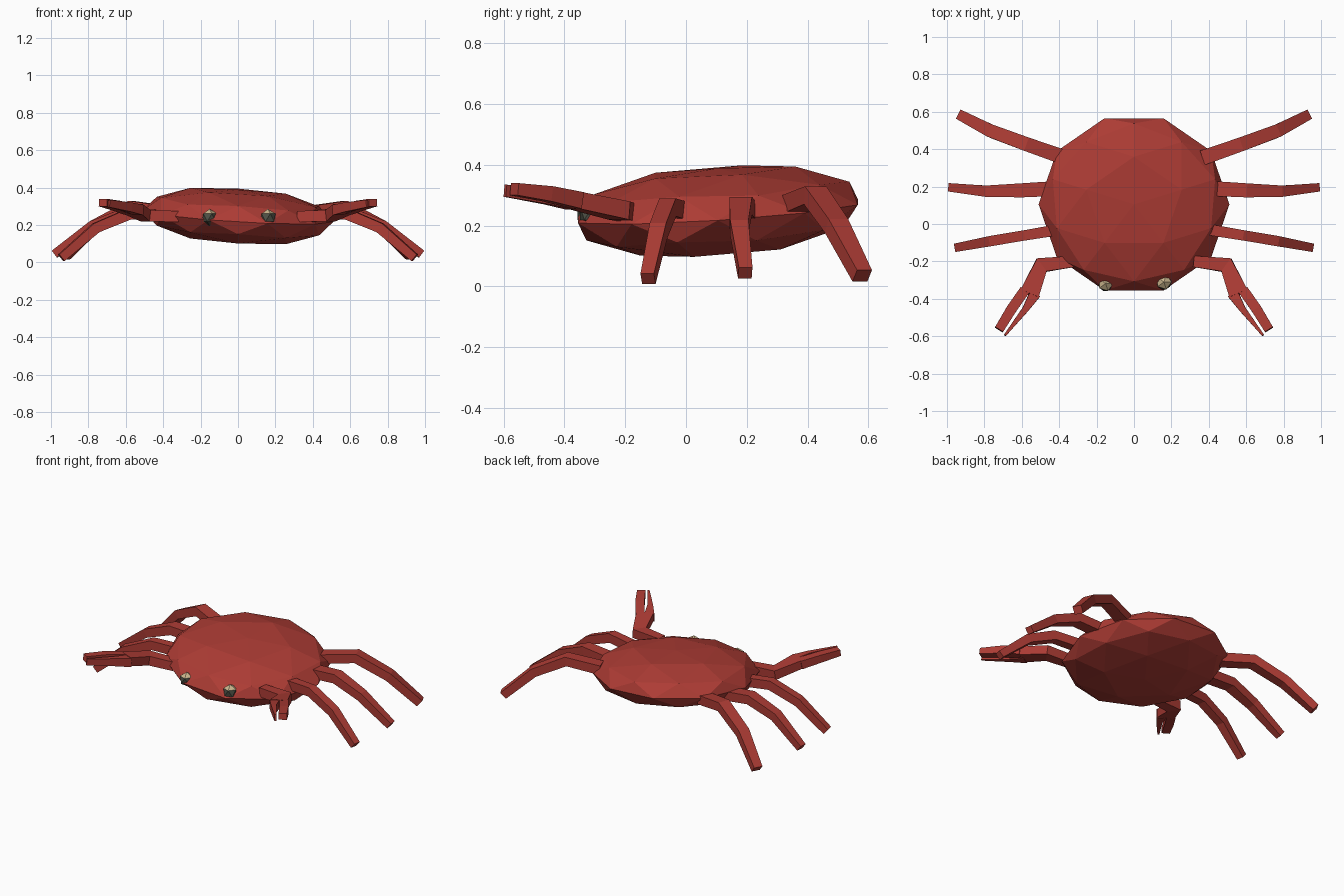
import bpy, bmesh, math
from mathutils import Vector, Matrix

if "Cube" in bpy.data.objects:
    bpy.data.objects.remove(bpy.data.objects["Cube"])


def material(name, rgb):
    m = bpy.data.materials.new(name)
    m.diffuse_color = (*rgb, 1)
    m.use_nodes = True
    m.node_tree.nodes["Principled BSDF"].inputs["Base Color"].default_value = m.diffuse_color
    return m


RED = material("shell red", (0.42, 0.045, 0.035))
TAN = material("eye tan", (0.60, 0.47, 0.27))
DARK = material("eye dark", (0.075, 0.08, 0.06))


def make(name, bm, *mats):
    bmesh.ops.recalc_face_normals(bm, faces=bm.faces)
    me = bpy.data.meshes.new(name)
    bm.to_mesh(me)
    bm.free()
    ob = bpy.data.objects.new(name, me)
    bpy.context.collection.objects.link(ob)
    for m in mats:
        me.materials.append(m)
    return ob


def mirror(ob):
    ob.modifiers.new("Mirror", 'MIRROR')


def limb(bm, path):
    """Four-sided tube through (x, y, z, width, thickness) stations."""
    pts = [Vector(p[:3]) for p in path]
    rings = []
    for i, (c, p) in enumerate(zip(pts, path)):
        a, b = pts[max(i - 1, 0)], pts[min(i + 1, len(pts) - 1)]
        t = (b - a).normalized()
        s = t.cross(Vector((0, 0, 1))).normalized()
        u = s.cross(t)
        rings.append([bm.verts.new(c + s * p[3] / 2 * i1 + u * p[4] / 2 * i2)
                      for i1, i2 in ((-1, -1), (1, -1), (1, 1), (-1, 1))])
    for r, q in zip(rings, rings[1:]):
        for k in range(4):
            n = (k + 1) % 4
            bm.faces.new((r[k], r[n], q[n], q[k]))
    bm.faces.new(rings[0])
    bm.faces.new(rings[-1])


# Shell: flattened icosphere, tilted up at the back and slightly rolled
bm = bmesh.new()
bmesh.ops.create_icosphere(bm, subdivisions=2, radius=1,
                           matrix=Matrix.Rotation(math.pi / 2, 4, 'Z'))
for v in bm.verts:
    x, y = v.co.x * 0.51, v.co.y * 0.484
    h = max(-0.92, min(0.92, v.co.z)) * 0.153
    v.co = (x, y + 0.105, 0.248 + h + 0.065 * y - 0.06 * x)
make("shell", bm, RED)

# Eyes: tan cap over a dark ball
for name, pos in (("left_eye", (-0.152, -0.318, 0.24)),
                  ("right_eye", (0.16, -0.31, 0.24))):
    bm = bmesh.new()
    bmesh.ops.create_icosphere(bm, subdivisions=1, radius=0.046)
    for f in bm.faces:
        f.material_index = 0 if f.calc_center_median().z > 0.02 else 1
    bmesh.ops.translate(bm, verts=bm.verts, vec=pos)
    make(name, bm, TAN, DARK)

# Walking legs, three mirrored pairs
legs = {
    "front_legs": [(0.40, -0.03, 0.25, 0.06, 0.06), (0.58, -0.06, 0.26, 0.055, 0.06),
                   (0.76, -0.09, 0.185, 0.055, 0.055), (0.945, -0.125, 0.025, 0.045, 0.045)],
    "middle_legs": [(0.41, 0.19, 0.25, 0.08, 0.06), (0.60, 0.18, 0.265, 0.075, 0.06),
                    (0.78, 0.175, 0.195, 0.06, 0.055), (0.98, 0.195, 0.045, 0.045, 0.045)],
    "back_legs": [(0.37, 0.355, 0.27, 0.08, 0.06), (0.57, 0.425, 0.30, 0.075, 0.06),
                  (0.76, 0.495, 0.20, 0.07, 0.055), (0.925, 0.58, 0.035, 0.055, 0.05)],
}
for name, path in legs.items():
    bm = bmesh.new()
    limb(bm, path)
    mirror(make(name, bm, RED))

# Claw arms
bm = bmesh.new()
limb(bm, [(0.32, -0.20, 0.245, 0.06, 0.06), (0.495, -0.22, 0.25, 0.085, 0.06),
          (0.56, -0.375, 0.285, 0.105, 0.055)])
mirror(make("claw_arms", bm, RED))

# Pincers: thick outer finger and thin inner finger
bm = bmesh.new()
limb(bm, [(0.585, -0.355, 0.283, 0.055, 0.055), (0.655, -0.455, 0.305, 0.055, 0.05),
          (0.722, -0.565, 0.32, 0.05, 0.04)])
limb(bm, [(0.53, -0.375, 0.28, 0.06, 0.055), (0.58, -0.455, 0.295, 0.035, 0.05),
          (0.69, -0.595, 0.315, 0.012, 0.04)])
mirror(make("pincers", bm, RED))
